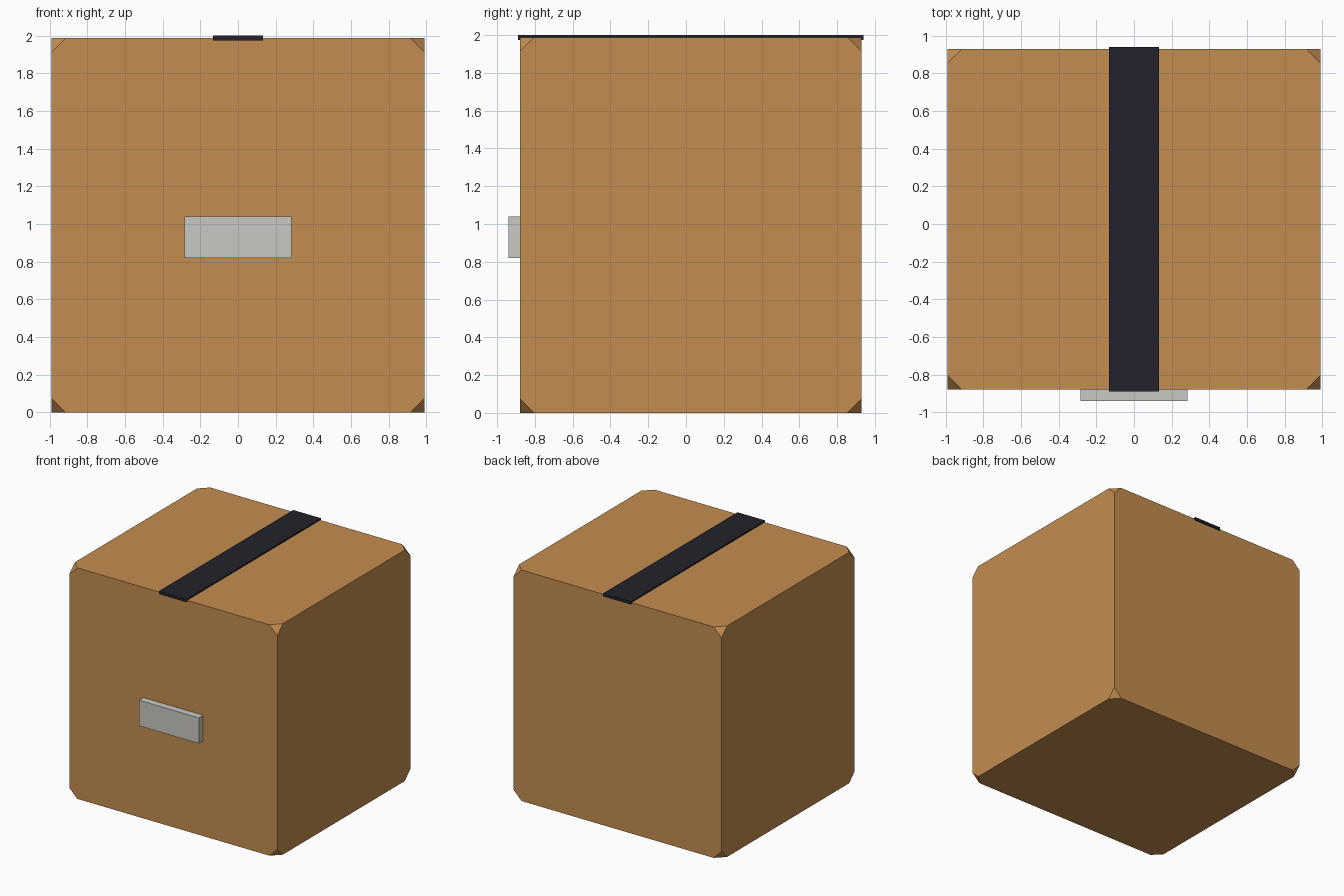
import bpy, bmesh
from mathutils import Vector

if "Cube" in bpy.data.objects:
    bpy.data.objects.remove(bpy.data.objects["Cube"])


def material(name, colour):
    m = bpy.data.materials.new(name)
    m.diffuse_color = (*colour, 1)
    m.use_nodes = True
    m.node_tree.nodes["Principled BSDF"].inputs["Base Color"].default_value = m.diffuse_color
    return m


def box(name, lo, hi, mat, corner_cut=0):
    """Box between two corners, optionally with its eight points cut off."""
    lo, hi = Vector(lo), Vector(hi)
    bm = bmesh.new()
    bmesh.ops.create_cube(bm, size=1)
    for v in bm.verts:
        v.co = [(a + b) / 2 + c * (b - a) for a, b, c in zip(lo, hi, v.co)]
    if corner_cut:
        bmesh.ops.bevel(bm, geom=bm.verts[:], offset=corner_cut, segments=1,
                        affect='VERTICES', offset_type='OFFSET')
    bmesh.ops.recalc_face_normals(bm, faces=bm.faces[:])
    mesh = bpy.data.meshes.new(name)
    bm.to_mesh(mesh)
    bm.free()
    mesh.materials.append(mat)
    obj = bpy.data.objects.new(name, mesh)
    bpy.context.collection.objects.link(obj)
    return obj


cardboard = material("cardboard brown", (0.552, 0.270, 0.080))
dark = material("dark tape", (0.016, 0.016, 0.025))
pale = material("pale grey", (0.584, 0.578, 0.552))

# Carton with clipped corners
box("carton", (-0.99, -0.88, 0), (0.99, 0.93, 1.988), cardboard, 0.075)
# Tape strip along the top, slightly overhanging front and back
box("tape_strip", (-0.132, -0.889, 1.975), (0.132, 0.94, 2.0), dark)
# Raised label on the front
box("front_label", (-0.285, -0.94, 0.82), (0.285, -0.87, 1.04), pale)
